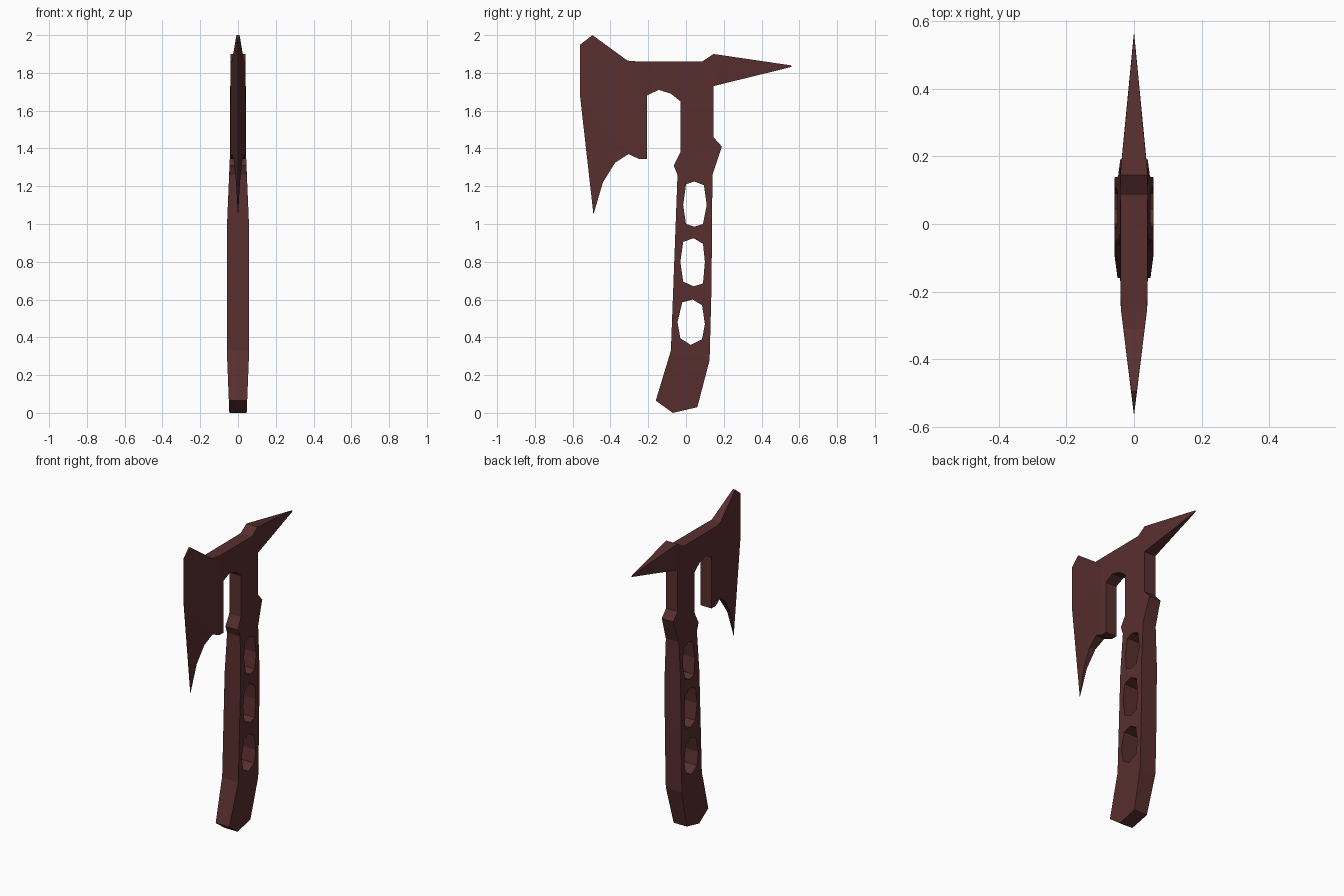
import bpy, bmesh

if "Cube" in bpy.data.objects:
    bpy.data.objects.remove(bpy.data.objects["Cube"])

# Side outline of blade, spike and handle as (y, z)
OUTLINE = [
    (-.56, 1.95), (-.495, 2), (-.31, 1.865), (-.25, 1.86), (.085, 1.86), (.145, 1.9),
    (.555, 1.84), (.56, 1.832), (.145, 1.73), (.145, 1.46), (.19, 1.41), (.14, 1.26),
    (.135, .66), (.125, .28), (.06, .03), (-.07, 0), (-.16, .065), (-.08, .33),
    (-.045, 1.26), (-.065, 1.31), (-.03, 1.38), (-.03, 1.65), (-.08, 1.69),
    (-.145, 1.71), (-.207, 1.68), (-.207, 1.345), (-.25, 1.345), (-.305, 1.37),
    (-.375, 1.325), (-.44, 1.22), (-.49, 1.05), (-.56, 1.67)]

# Three grip holes
HOLES = [
    [(0, 1.21), (.045, 1.225), (.095, 1.205), (.11, 1.1), (.09, 1), (.045, .985), (0, 1), (-.015, 1.1)],
    [(-.015, .905), (.04, .925), (.09, .895), (.1, .8), (.09, .685), (.04, .67), (-.015, .695), (-.03, .8)],
    [(-.02, .585), (.035, .6), (.085, .57), (.1, .47), (.085, .39), (.025, .36), (-.03, .395), (-.045, .48)]]

# Handle half thickness by height
GRIP = [(0, .046), (.3, .058), (1, .058), (1.38, .042), (2.1, .04)]


def half_thickness(y, z):
    if y < -.2:                                    # blade narrows to its edge
        edge = -.56 + .07 * max(0, (1.67 - z) / .62)
        return .039 * min(1, max(.02, (y - edge) / (-.25 - edge)))
    if y > .145 and z > 1.6:                       # spike narrows to its tip
        return .04 * max(.02, (.56 - y) / .415)
    for (z0, t0), (z1, t1) in zip(GRIP, GRIP[1:]):
        if z <= z1:
            return t0 + (t1 - t0) * (z - z0) / (z1 - z0)
    return .04


bm = bmesh.new()
for loop in [OUTLINE] + HOLES:
    vs = [bm.verts.new((0, y, z)) for y, z in loop]
    for a, b in zip(vs, vs[1:] + vs[:1]):
        bm.edges.new((a, b))
bmesh.ops.triangle_fill(bm, edges=bm.edges[:], use_beauty=True, normal=(1, 0, 0))

# Crease lines where the thickness changes
cuts = [((0, 0, z), (0, 0, 1)) for z in (.3, 1, 1.38, 1.67)]
cuts += [((0, y, 0), (0, 1, 0)) for y in (-.25, .145)]
for co, no in cuts:
    bmesh.ops.bisect_plane(bm, geom=bm.verts[:] + bm.edges[:] + bm.faces[:],
                           dist=1e-5, plane_co=co, plane_no=no)

# Give the flat profile its two sides
near = bm.verts[:]
new = bmesh.ops.extrude_face_region(bm, geom=bm.faces[:], use_keep_orig=True)
far = [g for g in new["geom"] if isinstance(g, bmesh.types.BMVert)]
for verts, side in ((near, -1), (far, 1)):
    for v in verts:
        v.co.x = side * half_thickness(v.co.y, v.co.z)
bmesh.ops.recalc_face_normals(bm, faces=bm.faces[:])

mesh = bpy.data.meshes.new("axe")
bm.to_mesh(mesh)
bm.free()
mat = bpy.data.materials.new("dark reddish brown")
mat.diffuse_color = (.1, .028, .028, 1)
mat.use_nodes = True
mat.node_tree.nodes["Principled BSDF"].inputs["Base Color"].default_value = mat.diffuse_color
mesh.materials.append(mat)
bpy.context.collection.objects.link(bpy.data.objects.new("axe", mesh))
